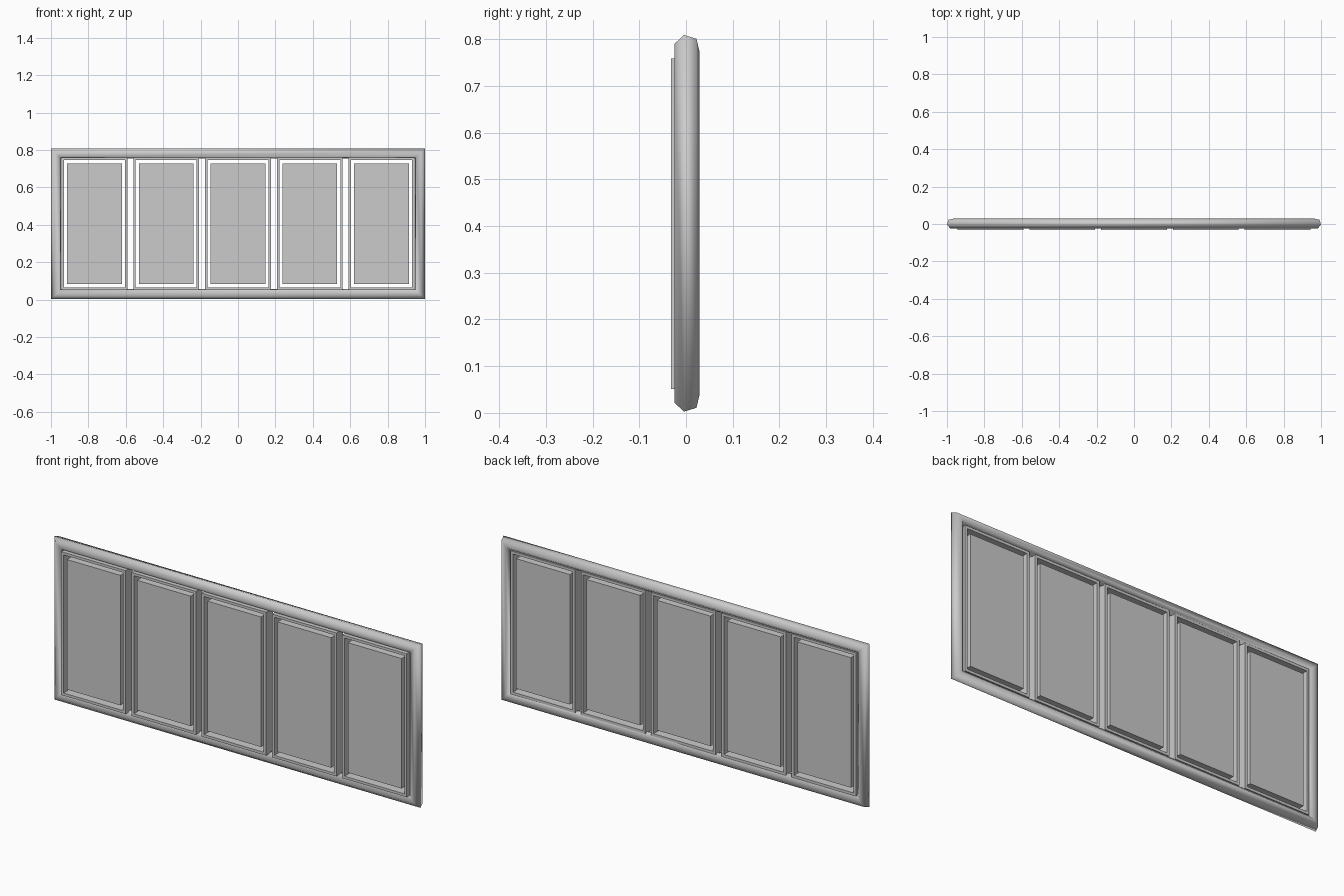
import bpy
import bmesh
from math import cos, sin, radians

if "Cube" in bpy.data.objects:
    bpy.data.objects.remove(bpy.data.objects["Cube"])


def finish(name, bm):
    bmesh.ops.recalc_face_normals(bm, faces=bm.faces)
    mesh = bpy.data.meshes.new(name)
    bm.to_mesh(mesh)
    bm.free()
    obj = bpy.data.objects.new(name, mesh)
    bpy.context.collection.objects.link(obj)
    return obj


def rect_sweep(name, cx, cz, hx, hz, profile):
    """Sweep a closed (y, outward) profile round a mitred rectangle."""
    bm = bmesh.new()
    corners = [(-1, -1), (1, -1), (1, 1), (-1, 1)]
    loops = [[bm.verts.new((cx + sx * (hx + o), y, cz + sz * (hz + o)))
              for y, o in profile] for sx, sz in corners]
    n = len(profile)
    for i in range(4):
        a, b = loops[i], loops[(i + 1) % 4]
        for j in range(n):
            k = (j + 1) % n
            bm.faces.new((a[j], b[j], b[k], a[k]))
    return finish(name, bm)


def box(name, x, z, sx, sz, y0, y1):
    bm = bmesh.new()
    bmesh.ops.create_cube(bm, size=1)
    for v in bm.verts:
        v.co = (x + v.co.x * sx, (y0 + y1) / 2 + v.co.y * (y1 - y0), z + v.co.z * sz)
    return finish(name, bm)


# Outer frame: tilted six-sided bar, smooth shaded
R = 0.028
bar = [(0.002 + R * cos(radians(a)), R * sin(radians(a)))
       for a in range(-17, 343, 60)]
frame = rect_sweep("outer_frame", 0, 0.406, 0.9727, 0.376, bar)
for p in frame.data.polygons:
    p.use_smooth = True

# Five panels, each floating inside a thin rectangular surround
Y0, Y1 = -0.032, 0.021
surround = [(Y0, 0), (Y1, 0), (Y1, 0.013), (Y0, 0.013)]
for i in range(5):
    x = (i - 2) * 0.384
    rect_sweep(f"panel_surround_{i + 1}", x, 0.405, 0.163, 0.341, surround)
    box(f"panel_{i + 1}", x, 0.406, 0.293, 0.642, Y0 + 0.002, Y1 - 0.002)
